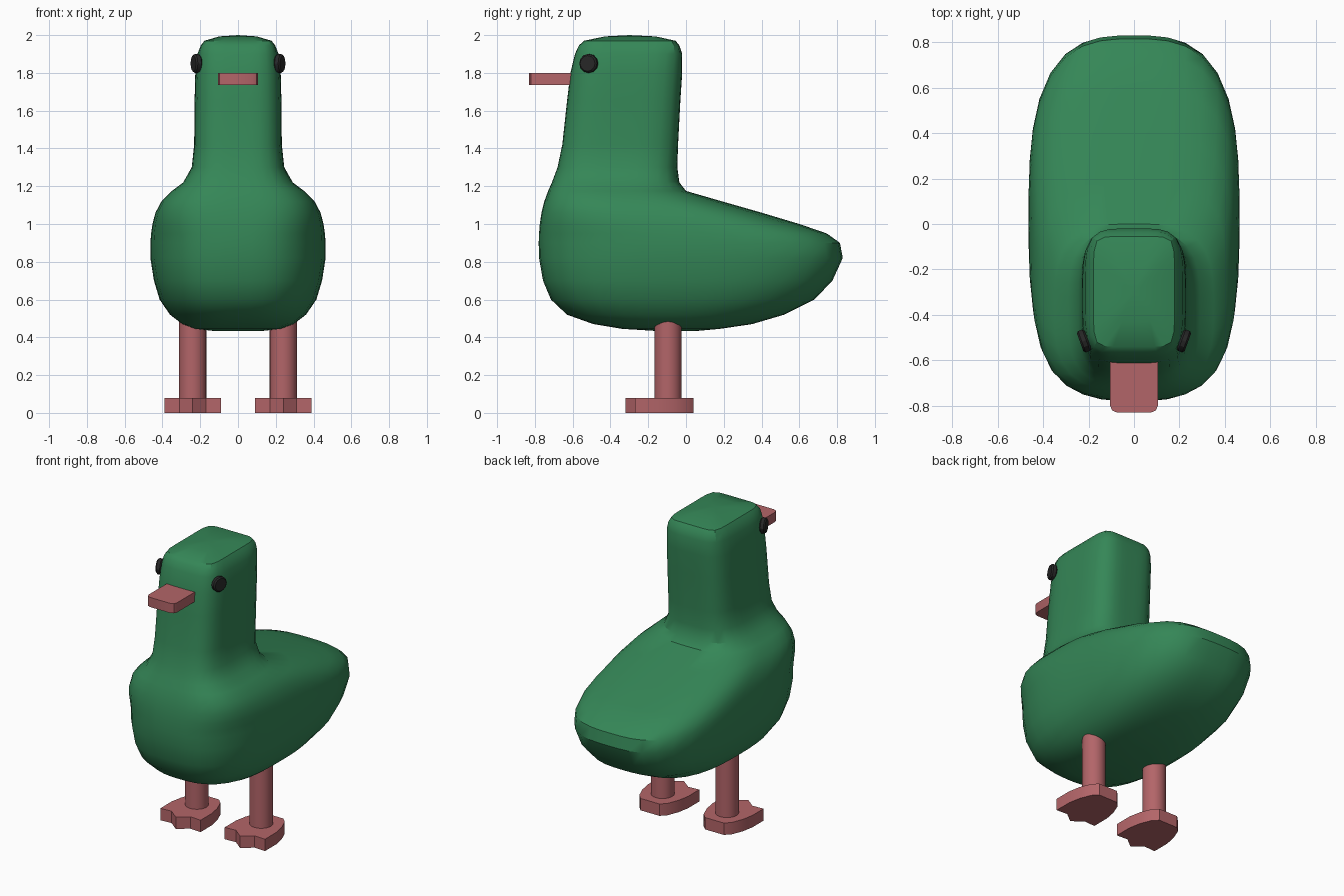
import bpy, bmesh, math

if "Cube" in bpy.data.objects:
    bpy.data.objects.remove(bpy.data.objects["Cube"])

def material(name, rgb):
    m = bpy.data.materials.new(name)
    m.diffuse_color = (*rgb, 1)
    m.use_nodes = True
    m.node_tree.nodes["Principled BSDF"].inputs["Base Color"].default_value = m.diffuse_color
    return m

GREEN = material("green", (0.035, 0.24, 0.095))
PINK = material("pink", (0.45, 0.13, 0.14))
BLACK = material("black", (0.02, 0.02, 0.02))

def finish(bm, name, mat, angle=30):
    bmesh.ops.recalc_face_normals(bm, faces=bm.faces)
    me = bpy.data.meshes.new(name)
    bm.to_mesh(me)
    bm.free()
    ob = bpy.data.objects.new(name, me)
    bpy.context.collection.objects.link(ob)
    me.materials.append(mat)
    bpy.ops.object.select_all(action='DESELECT')
    ob.select_set(True)
    bpy.context.view_layer.objects.active = ob
    bpy.ops.object.shade_smooth_by_angle(angle=math.radians(angle))
    return ob

def prism(name, outline, z0, z1, mat):
    bm = bmesh.new()
    f = bm.faces.new([bm.verts.new((x, y, z0)) for x, y in outline])
    r = bmesh.ops.extrude_face_region(bm, geom=[f])
    for v in r["geom"]:
        if isinstance(v, bmesh.types.BMVert):
            v.co.z = z1
    return finish(bm, name, mat)

# body, neck and head: rounded horizontal sections (z, front y, back y, half width, squareness)
SECTIONS = [
    (0.434, -0.16, 0.06, 0.13, 2.5), (0.445, -0.34, 0.18, 0.23, 2.6),
    (0.47, -0.49, 0.35, 0.295, 2.7), (0.52, -0.63, 0.52, 0.36, 2.8),
    (0.60, -0.715, 0.68, 0.415, 2.9), (0.70, -0.757, 0.775, 0.445, 3),
    (0.82, -0.778, 0.83, 0.464, 3), (0.90, -0.78, 0.815, 0.464, 3),
    (0.95, -0.778, 0.745, 0.46, 3.1), (1.00, -0.774, 0.60, 0.453, 3.2),
    (1.06, -0.765, 0.40, 0.437, 3.3), (1.12, -0.75, 0.19, 0.405, 3.3),
    (1.175, -0.73, 0.0, 0.35, 3.2), (1.22, -0.71, -0.035, 0.29, 3.3),
    (1.30, -0.68, -0.046, 0.245, 3.6), (1.42, -0.655, -0.042, 0.232, 4),
    (1.65, -0.63, -0.03, 0.23, 4), (1.80, -0.612, -0.02, 0.226, 4),
    (1.90, -0.588, -0.02, 0.215, 4.5), (1.945, -0.567, -0.035, 0.197, 6),
    (1.97, -0.54, -0.055, 0.178, 8), (1.993, -0.43, -0.16, 0.10, 5),
]
N = 40
bm = bmesh.new()
rings = []
for z, yf, yb, w, n in SECTIONS:
    ring = []
    for i in range(N):
        a = 2 * math.pi * i / N
        c, s = math.cos(a), math.sin(a)
        r = (abs(c) ** n + abs(s) ** n) ** (-1 / n)
        ring.append(bm.verts.new((w * r * c, (yf + yb) / 2 + (yb - yf) / 2 * r * s, z)))
    rings.append(ring)
for lo, hi in zip(rings, rings[1:]):
    for i in range(N):
        j = (i + 1) % N
        bm.faces.new((lo[i], lo[j], hi[j], hi[i]))
bm.faces.new(rings[0])
top = bm.verts.new((0, -0.3, 2.0))
for i in range(N):
    bm.faces.new((rings[-1][i], rings[-1][(i + 1) % N], top))
finish(bm, "body", GREEN, 32)

# beak: flat slab with rounded front corners
half = [(0.105, -0.55), (0.105, -0.80), (0.097, -0.82), (0.075, -0.83)]
prism("beak", half + [(-x, y) for x, y in reversed(half)], 1.735, 1.80, PINK)

# webbed foot outline, right half from heel to middle toe
foot = [(0.07, 0.04), (0.105, 0.005), (0.135, -0.07), (0.15, -0.15),
        (0.15, -0.27), (0.07, -0.265)]
outline = foot + [(0, -0.32)] + [(-x, y) for x, y in reversed(foot)]

for side, label in ((-1, "left"), (1, "right")):
    prism(label + "_foot", [(x + side * 0.24, y) for x, y in outline], 0, 0.08, PINK)
    # leg
    bm = bmesh.new()
    bmesh.ops.create_cone(bm, cap_ends=True, segments=24, radius1=0.072, radius2=0.072, depth=0.44)
    bmesh.ops.translate(bm, verts=bm.verts, vec=(side * 0.24, -0.095, 0.28))
    finish(bm, label + "_leg", PINK)
    # eye: small bevelled disc facing outward and a little forward
    bm = bmesh.new()
    bmesh.ops.create_cone(bm, cap_ends=True, segments=12, radius1=0.05, radius2=0.05, depth=0.036)
    rim = [e for e in bm.edges if abs(e.verts[0].co.z - e.verts[1].co.z) < 1e-5]
    bmesh.ops.bevel(bm, geom=rim, offset=0.008, segments=1, affect='EDGES')
    ob = finish(bm, label + "_eye", BLACK)
    ob.location = (side * 0.22, -0.515, 1.85)
    ob.rotation_euler = (0, math.pi / 2, math.radians(-20 if side > 0 else 200))
